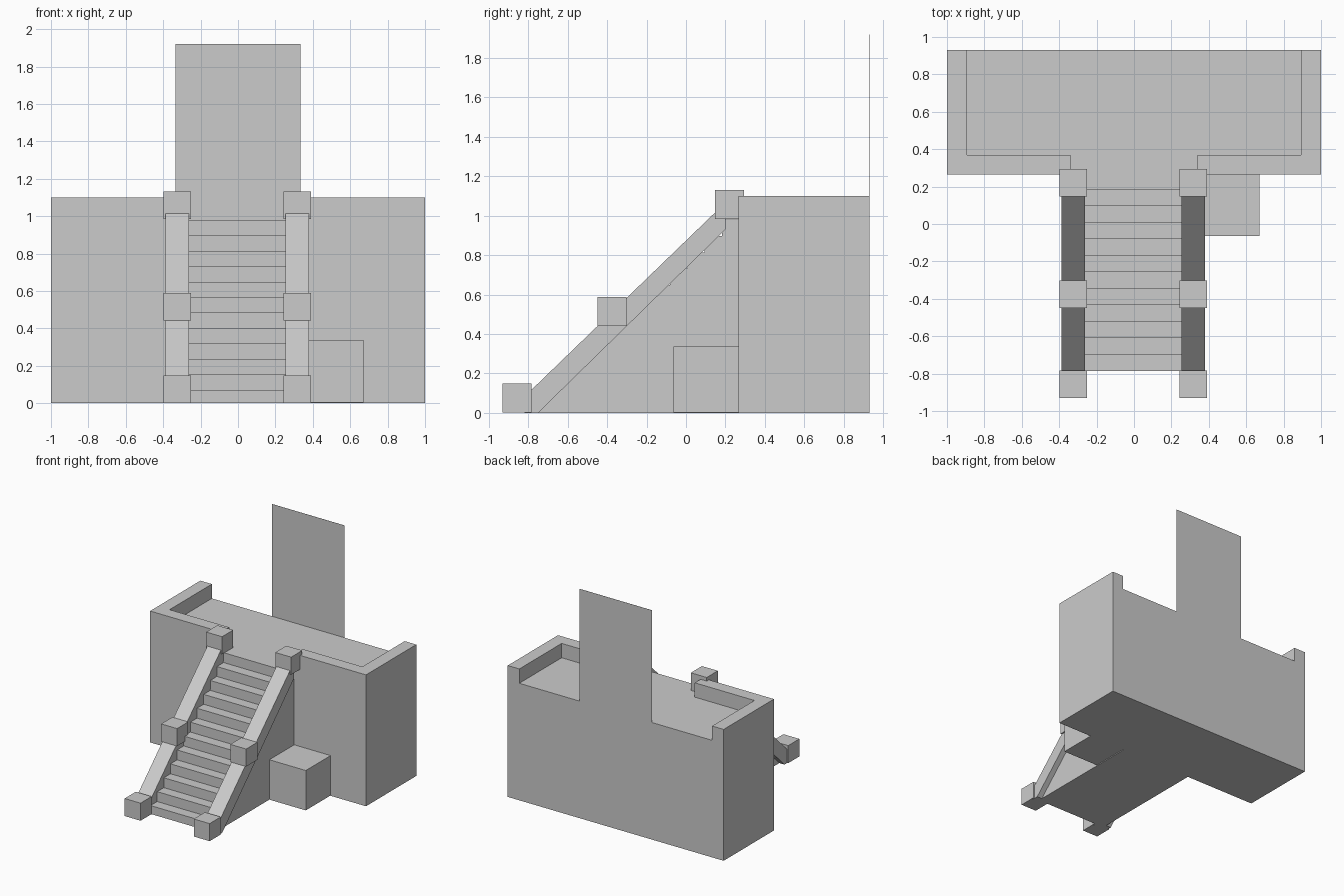
import bpy, bmesh
from mathutils import Vector

if "Cube" in bpy.data.objects:
    bpy.data.objects.remove(bpy.data.objects["Cube"])

CX = -0.004      # centre line of the staircase
FLOOR = 0.98     # deck height


def prism(name, pts, axis, lo, hi):
    """Extrude a 2D profile along x (points are y,z) or z (points are x,y)."""
    place = (lambda p, t: (t, p[0], p[1])) if axis == 'x' else (lambda p, t: (p[0], p[1], t))
    bm = bmesh.new()
    face = bm.faces.new([bm.verts.new(place(p, lo)) for p in pts])
    if hi != lo:
        ext = bmesh.ops.extrude_face_region(bm, geom=[face])
        verts = [v for v in ext['geom'] if isinstance(v, bmesh.types.BMVert)]
        move = Vector((hi - lo, 0, 0)) if axis == 'x' else Vector((0, 0, hi - lo))
        bmesh.ops.translate(bm, verts=verts, vec=move)
        bmesh.ops.recalc_face_normals(bm, faces=bm.faces)
    mesh = bpy.data.meshes.new(name)
    bm.to_mesh(mesh)
    bm.free()
    ob = bpy.data.objects.new(name, mesh)
    bpy.context.collection.objects.link(ob)
    return ob


def box(name, x0, x1, y0, y1, z0, z1):
    return prism(name, [(x0, y0), (x1, y0), (x1, y1), (x0, y1)], 'z', z0, z1)


# raised platform
box("platform", -1, 1, 0.265, 0.93, 0, FLOOR)

# L-shaped parapets around the deck, open at the back and at the stairs
for side, s in (("left", -1), ("right", 1)):
    outline = [(1, 0.93), (1, 0.265), (0.34, 0.265), (0.34, 0.37), (0.893, 0.37), (0.893, 0.93)]
    prism(side + "_parapet", [(s * x, y) for x, y in outline], 'z', FLOOR, 1.10)

# thin panel standing on the back edge
box("back_panel", -0.335, 0.335, 0.929, 0.93, FLOOR, 1.92)

# staircase with twelve steps
n, first_y, last_y, first_z = 12, -0.785, 0.183, 0.07
profile = [(first_y, 0)]
for k in range(n):
    y = first_y + (last_y - first_y) * k / (n - 1)
    z = first_z + (FLOOR - first_z) * k / (n - 1)
    if k:
        profile.append((y, profile[-1][1]))
    profile.append((y, z))
profile += [(0.265, FLOOR), (0.265, 0)]
prism("staircase", profile, 'x', CX - 0.335, CX + 0.335)

# sloping rails and their block posts
rail = [(-0.82, 0), (-0.75, 0), (0.2, 0.93), (0.2, 1.067), (-0.82, 0.082)]
posts = [(-0.858, 0.075), (-0.375, 0.515), (0.22, 1.057)]
h = 0.0735
for side, s in (("left", -1), ("right", 1)):
    x = CX + s * 0.32
    prism(side + "_rail", rail, 'x', x - 0.063, x + 0.063)
    for i, (y, z) in enumerate(posts):
        box(f"{side}_post_{i + 1}", x - h, x + h, y - h, y + h, max(0, z - h), z + h)

# crate beside the stairs
box("crate", 0.335, 0.672, -0.063, 0.265, 0.003, 0.337)
